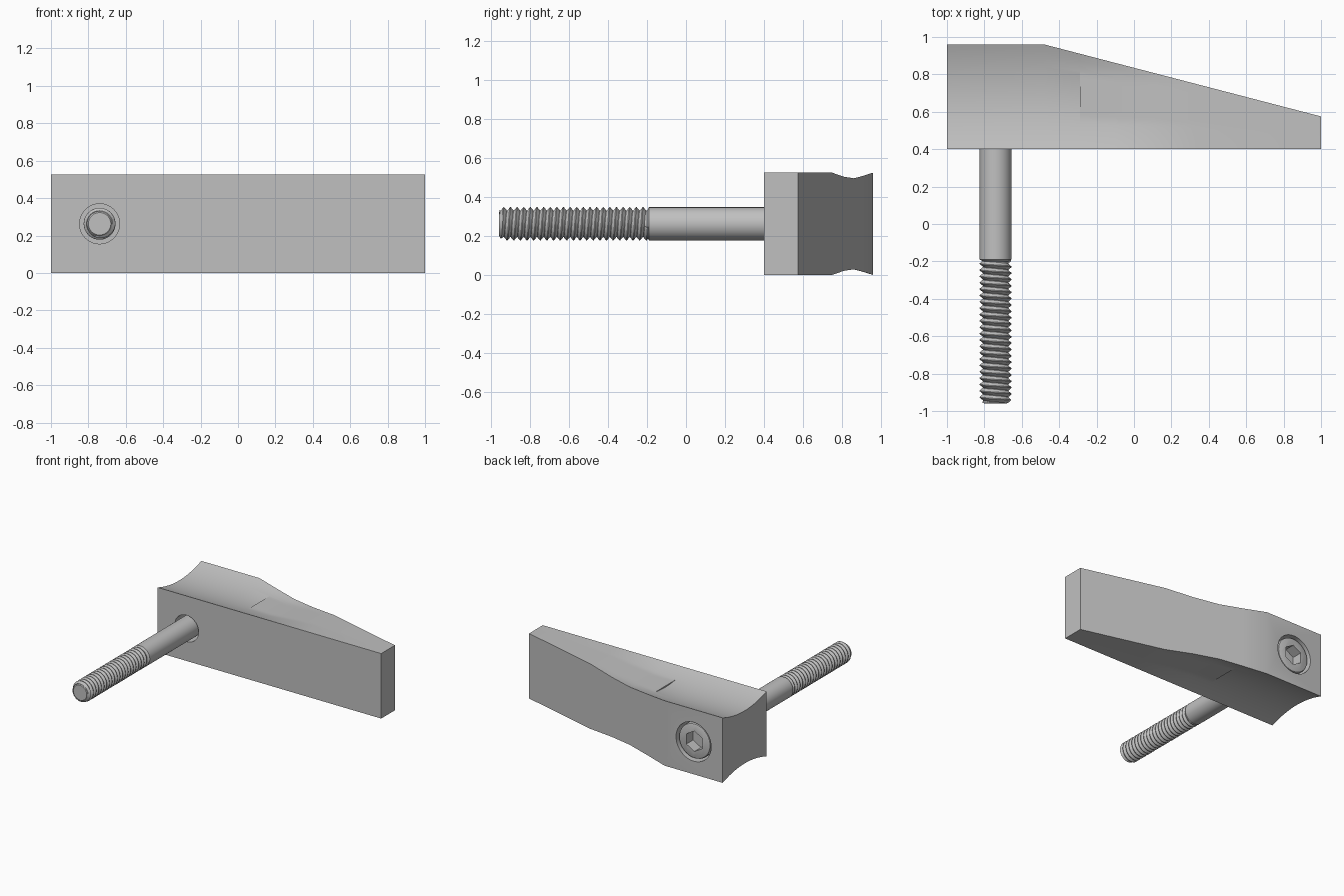
import bpy, bmesh
from math import pi, sin, cos, radians

cube = bpy.data.objects.get("Cube")
if cube:
    bpy.data.objects.remove(cube, do_unlink=True)

FRONT, BACK, HEIGHT = 0.40, 0.96, 0.525
BX, BZ = -0.74, HEIGHT / 2          # bolt axis
SHANK_R, CORE_R, TIP = 0.085, 0.068, -0.96
THREAD_TOP, PITCH = -0.19, 0.034

steel = bpy.data.materials.new("steel grey")
steel.use_nodes = True
GREY = (0.53, 0.53, 0.53, 1)
steel.diffuse_color = GREY
steel.node_tree.nodes["Principled BSDF"].inputs["Base Color"].default_value = GREY


def finish(name, bm):
    """Turn a bmesh into a named object."""
    bmesh.ops.recalc_face_normals(bm, faces=bm.faces)
    mesh = bpy.data.meshes.new(name)
    bm.to_mesh(mesh)
    bm.free()
    mesh.materials.append(steel)
    ob = bpy.data.objects.new(name, mesh)
    bpy.context.collection.objects.link(ob)
    return ob


def smooth(ob, angle=30):
    bpy.ops.object.select_all(action='DESELECT')
    ob.select_set(True)
    bpy.context.view_layer.objects.active = ob
    bpy.ops.object.shade_smooth_by_angle(angle=radians(angle))


def lathe(name, profile, sides=64, turn=0.0):
    """Revolve (radius, y) points around the bolt axis, with flat end caps."""
    bm = bmesh.new()
    rings = [[bm.verts.new((BX + r * cos(turn + 2 * pi * i / sides), y,
                            BZ + r * sin(turn + 2 * pi * i / sides)))
              for i in range(sides)] for r, y in profile]
    for a, b in zip(rings, rings[1:]):
        for i in range(sides):
            j = (i + 1) % sides
            bm.faces.new((a[i], a[j], b[j], b[i]))
    bm.faces.new(rings[0])
    bm.faces.new(rings[-1])
    return finish(name, bm)


def cut(ob, cutter):
    """Subtract the cutter, bake the result and drop the cutter."""
    cutter.hide_render = True
    mod = ob.modifiers.new("cut", 'BOOLEAN')
    mod.operation, mod.solver, mod.object = 'DIFFERENCE', 'EXACT', cutter
    deps = bpy.context.evaluated_depsgraph_get()
    baked = bpy.data.meshes.new_from_object(ob.evaluated_get(deps))
    ob.modifiers.clear()
    ob.data = baked
    bpy.data.objects.remove(cutter, do_unlink=True)


# Clamp arm: tapered bar with hollowed top and bottom that run out to flat
def back_edge(x):
    return BACK - max(0, x + 0.48) * (BACK - 0.575) / 1.48


def hollow(x, y, past_step):
    u = (y - (FRONT + BACK) / 2) / ((BACK - FRONT) / 2)
    depth = 0.05 * (1 - u * u)
    if past_step:
        depth = min(depth, 0.04) * min(1, max(0, (0.33 - x) / 0.43))
    return max(0, depth)


STEPS = 28
stations = [(-1, False), (-0.48, False), (-0.29, False), (-0.29, True),
            (-0.1, True), (0.1, True), (0.33, True), (1, True)]
bm = bmesh.new()
loops = []
for x, past in stations:
    ys = [FRONT + (back_edge(x) - FRONT) * k / STEPS for k in range(STEPS + 1)]
    top = [bm.verts.new((x, y, HEIGHT - hollow(x, y, past))) for y in ys]
    low = [bm.verts.new((x, y, hollow(x, y, past))) for y in ys]
    loops.append(top + low[::-1])
for a, b in zip(loops, loops[1:]):
    for i in range(len(a)):
        j = (i + 1) % len(a)
        bm.faces.new((a[i], a[j], b[j], b[i]))
bm.faces.new(loops[0])
bm.faces.new(loops[-1])
bmesh.ops.remove_doubles(bm, verts=bm.verts, dist=1e-5)
arm = finish("clamp_arm", bm)

# Stepped bolt hole
cut(arm, lathe("hole_cutter", [(0.107, FRONT - 0.1), (0.107, 0.77),
                               (0.157, 0.77), (0.157, BACK + 0.1)]))
smooth(arm, 20)

# Socket head bolt: tip, core, shank and head in one turned profile
head_top = 0.95
bolt = lathe("socket_bolt", [
    (0.06, TIP), (CORE_R, TIP + 0.01), (CORE_R, THREAD_TOP - 0.01),
    (SHANK_R, THREAD_TOP), (SHANK_R, 0.77), (0.142, 0.77),
    (0.142, head_top - 0.015), (0.137, head_top - 0.004), (0.128, head_top)])
cut(bolt, lathe("socket_cutter", [(0.082, head_top - 0.085), (0.082, head_top + 0.1)],
                sides=6, turn=pi / 6))
smooth(bolt)

# Helical thread: a crest line wound between neighbouring root turns
SEG = 32
turns = int((THREAD_TOP - TIP) / PITCH) + 1
bm = bmesh.new()
roots, crests = [], []
for n in range((turns + 1) * SEG):
    a = 2 * pi * n / SEG
    y = TIP - PITCH + PITCH * n / SEG

    def ridge(r, at):
        at = min(max(at, TIP + 0.004), THREAD_TOP)
        r = min(r, 0.066 + (at - TIP))
        return bm.verts.new((BX + r * cos(a), at, BZ + r * sin(a)))
    roots.append(ridge(CORE_R - 0.001, y))
    crests.append((ridge(SHANK_R, y + PITCH * 0.44), ridge(SHANK_R, y + PITCH * 0.56)))
for n in range(turns * SEG - 1):
    m = n + 1
    (c0, d0), (c1, d1) = crests[n], crests[m]
    bm.faces.new((roots[n], roots[m], c1, c0))
    bm.faces.new((c0, c1, d1, d0))
    bm.faces.new((d0, d1, roots[m + SEG], roots[n + SEG]))
bmesh.ops.remove_doubles(bm, verts=bm.verts, dist=1e-5)
bmesh.ops.dissolve_degenerate(bm, edges=bm.edges, dist=1e-5)
smooth(finish("bolt_thread", bm))
